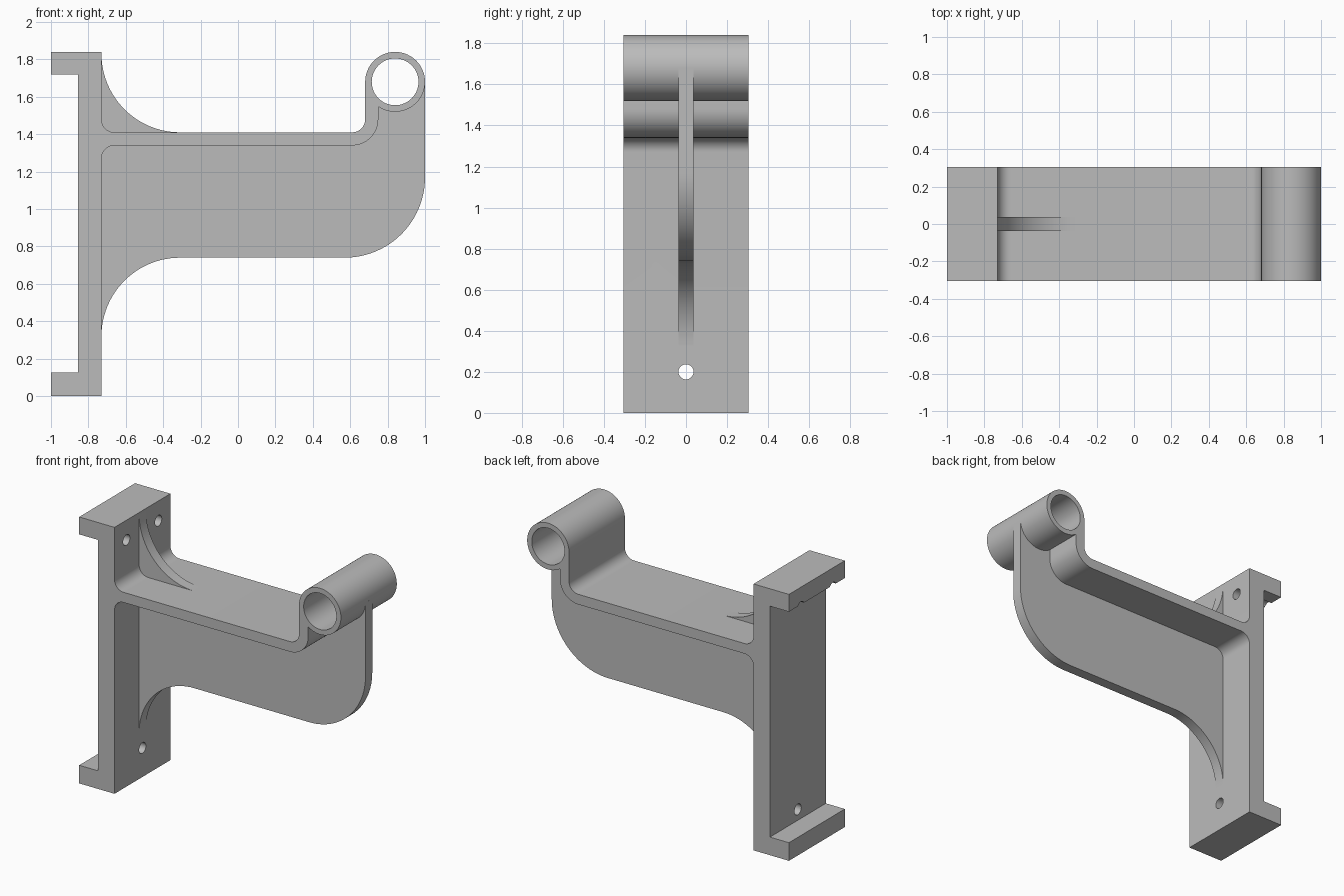
import bpy
import bmesh
from math import cos, sin, radians, pi

if "Cube" in bpy.data.objects:
    bpy.data.objects.remove(bpy.data.objects["Cube"], do_unlink=True)

grey = bpy.data.materials.new("plain grey")
grey.use_nodes = True
colour = (0.5, 0.5, 0.5, 1)
grey.diffuse_color = colour
grey.node_tree.nodes["Principled BSDF"].inputs["Base Color"].default_value = colour

HALF = 0.305       # half depth of the bracket
WEB = 0.037        # half thickness of the web
TUBE = (0.84, 1.68)
TUBE_R, BORE_R, HOLE_R = 0.16, 0.125, 0.037


def arc(cx, cz, r, start, end, n=16):
    """Points on an arc in the xz plane, angles in degrees."""
    angles = [radians(start + (end - start) * i / n) for i in range(n + 1)]
    return [(cx + r * cos(a), cz + r * sin(a)) for a in angles]


def extrude(name, outline, half):
    """Extrude an xz outline symmetrically along y."""
    bm = bmesh.new()
    face = bm.faces.new([bm.verts.new((x, -half, z)) for x, z in outline])
    moved = bmesh.ops.extrude_face_region(bm, geom=[face])["geom"]
    verts = [v for v in moved if isinstance(v, bmesh.types.BMVert)]
    bmesh.ops.translate(bm, verts=verts, vec=(0, 2 * half, 0))
    bmesh.ops.recalc_face_normals(bm, faces=bm.faces)
    mesh = bpy.data.meshes.new(name)
    bm.to_mesh(mesh)
    bm.free()
    obj = bpy.data.objects.new(name, mesh)
    bpy.context.collection.objects.link(obj)
    mesh.materials.append(grey)
    return obj


def select(obj):
    bpy.ops.object.select_all(action='DESELECT')
    obj.select_set(True)
    bpy.context.view_layer.objects.active = obj


def drill(obj, location, radius, depth, rotation, sides):
    """Cut a round hole and discard the cutter."""
    bpy.ops.mesh.primitive_cylinder_add(vertices=sides, radius=radius, depth=depth,
                                        location=location, rotation=rotation)
    cutter = bpy.context.object
    cutter.hide_render = True
    cutter.data.materials.append(grey)
    select(obj)
    mod = obj.modifiers.new("hole", 'BOOLEAN')
    mod.operation, mod.solver, mod.object = 'DIFFERENCE', 'EXACT', cutter
    bpy.ops.object.modifier_apply(modifier=mod.name)
    bpy.data.objects.remove(cutter, do_unlink=True)


# Wall plate with lips, shelf and tube in one continuous section
outline = [(-0.73, 0), (-1, 0), (-1, 0.125), (-0.855, 0.125),
           (-0.855, 1.72), (-1, 1.72), (-1, 1.84), (-0.73, 1.84)]
outline += arc(-0.66, 1.48, 0.07, 180, 270, 12)      # fillet above the shelf
outline += arc(0.61, 1.48, 0.07, -90, 0, 12)         # inside bend to the tube
outline += arc(*TUBE, TUBE_R, 180, -124.2, 56)       # around the tube
outline += arc(0.61, 1.48, 0.14, 0, -90, 16)         # outside bend
outline += arc(-0.66, 1.27, 0.07, 90, 180, 12)       # fillet below the shelf
bracket = extrude("bracket_body", outline, HALF)

# Tube bore and the screw holes in the wall plate
drill(bracket, (TUBE[0], 0, TUBE[1]), BORE_R, 1, (pi / 2, 0, 0), 64)
for y, z in ((0, 0.2), (-0.174, 1.703), (0.174, 1.703)):
    drill(bracket, (-0.86, y, z), HOLE_R, 0.6, (0, pi / 2, 0), 32)

# Central stiffening web; its hidden edges end inside the body
outline = [(-0.78, 1.82)]
outline += arc(-0.31, 1.83, 0.42, 181, 270, 24)      # upper gusset
outline += [(-0.31, 1.375)]
outline += arc(0.61, 1.48, 0.105, -90, 0)
outline += arc(*TUBE, 0.14, 207, 360, 32)            # inside the tube wall
outline += [(1, 1.68)]
outline += arc(0.57, 1.17, 0.43, 0, -90, 24)         # rounded outer corner
outline += arc(-0.31, 0.32, 0.42, 90, 179, 24)       # lower gusset
outline += [(-0.78, 0.33)]
web = extrude("stiffening_web", outline, WEB)

for part in (bracket, web):
    select(part)
    bpy.ops.object.shade_smooth_by_angle(angle=radians(30))
